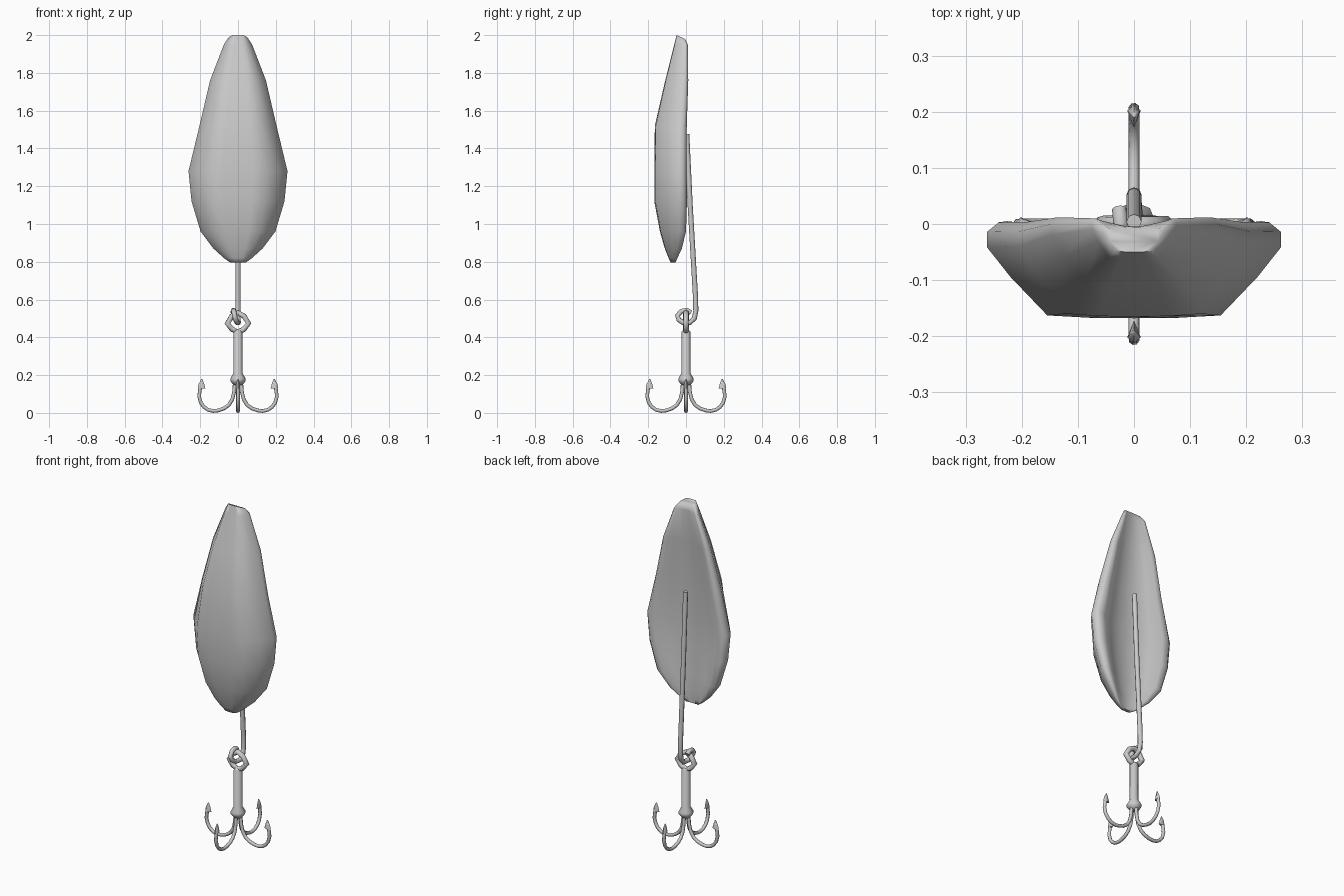
import bpy, bmesh
from math import radians, sin, cos, pi
from mathutils import Matrix, Vector

if "Cube" in bpy.data.objects:
    bpy.data.objects.remove(bpy.data.objects["Cube"])


def finish(name, bm, angle=75):
    bmesh.ops.recalc_face_normals(bm, faces=bm.faces)
    me = bpy.data.meshes.new(name)
    bm.to_mesh(me)
    bm.free()
    ob = bpy.data.objects.new(name, me)
    bpy.context.collection.objects.link(ob)
    bpy.ops.object.select_all(action='DESELECT')
    ob.select_set(True)
    bpy.context.view_layer.objects.active = ob
    bpy.ops.object.shade_smooth_by_angle(angle=radians(angle))
    return ob


def loft(bm, rings, closed=False):
    rows = [[bm.verts.new(p) for p in r] for r in rings]
    pairs = list(zip(rows, rows[1:])) + ([(rows[-1], rows[0])] if closed else [])
    for a, b in pairs:
        for i in range(len(a)):
            j = (i + 1) % len(a)
            bm.faces.new((a[i], a[j], b[j], b[i]))
    if not closed:
        bm.faces.new(rows[0])
        bm.faces.new(rows[-1])


def tube(bm, pts, radius, sides=8, closed=False):
    # sweep a round section along a path
    pts = [Vector(p) for p in pts]
    n, rings, side = len(pts), [], None
    for i, p in enumerate(pts):
        a = pts[i - 1] if closed or i else p
        b = pts[(i + 1) % n] if closed or i < n - 1 else p
        t = (b - a).normalized()
        if side is None:
            side = t.orthogonal()
        side = (side - t * side.dot(t)).normalized()
        up = t.cross(side)
        rings.append([p + radius * (side * cos(2 * pi * k / sides) + up * sin(2 * pi * k / sides))
                      for k in range(sides)])
    loft(bm, rings, closed)


def lathe(bm, profile, sides=8):
    loft(bm, [[(r * cos(2 * pi * k / sides), r * sin(2 * pi * k / sides), z)
               for k in range(sides)] for r, z in profile])


# spoon body: z, half width, front y, rim y, hollow y
sections = [
    (2.00, .052, -.05, -.006, -.006), (1.95, .075, -.062, .010, -.004),
    (1.76, .148, -.11, .012, -.022), (1.52, .204, -.165, .004, -.045),
    (1.28, .262, -.168, .003, -.058), (1.12, .246, -.168, .005, -.060),
    (.96, .198, -.138, .000, -.056), (.87, .130, -.112, -.022, -.055),
    (.82, .075, -.092, -.045, -.058), (.795, .040, -.080, -.056, -.060)]
rings = []
for z, w, f, r, d in sections:
    t = r - f
    half = [(.30 * w, f + .005 * t), (.59 * w, f + .03 * t), (.84 * w, f + .43 * t),
            (w, f + .74 * t), (w, f + .90 * t), (.92 * w, r), (.77 * w, r - .004),
            (.52 * w, r + .6 * (d - r)), (.26 * w, r + .93 * (d - r))]
    ring = [(0, f)] + half + [(0, d)] + [(-x, y) for x, y in reversed(half)]
    # the top end slopes gently down to the back
    drop = .45 if z == 2 else 0
    rings.append([(x, y, z - drop * (y - f)) for x, y in ring])
bm = bmesh.new()
loft(bm, rings)
finish("spoon_body", bm, 85)

# wire that hangs down the back and curls through the hook eye
bm = bmesh.new()
tube(bm, [(0, .004, 1.475), (0, .022, 1.10), (0, .050, .62), (0, .052, .54),
          (0, .044, .500), (.002, .02, .477), (-.004, -.015, .477), (-.012, -.038, .493),
          (-.018, -.045, .516), (-.022, -.025, .538), (-.024, .005, .543), (-.026, .026, .530)],
     .0135)
finish("hanger_wire", bm)

# faceted eye ring on top of the shank
bm = bmesh.new()
tube(bm, [(0, 0, .427), (.030, 0, .442), (.056, 0, .474), (.032, 0, .512), (0, 0, .530),
          (-.032, 0, .512), (-.056, 0, .474), (-.030, 0, .442)], .015, 8, True)
finish("hook_eye", bm)

# shank with pear-shaped collar
bm = bmesh.new()
lathe(bm, [(.018, .437), (.023, .43), (.024, .210), (.040, .182), (.040, .168), (.024, .148)])
finish("hook_shank", bm)

# four hooks with barbed points
for i in range(4):
    bm = bmesh.new()
    tube(bm, [(.016, 0, .170), (.021, 0, .110), (.030, 0, .072), (.048, 0, .042),
              (.075, 0, .023), (.105, 0, .013), (.130, 0, .010), (.158, 0, .016),
              (.180, 0, .031), (.197, 0, .054), (.206, 0, .088), (.200, 0, .132)], .0098, 8)
    loft(bm, [[(.213, 0, .130), (.202, .012, .128), (.172, 0, .128), (.202, -.012, .128)],
              [(.209, 0, .152), (.200, .010, .152), (.181, 0, .160), (.200, -.010, .152)],
              [(.195, 0, .179), (.192, .003, .179), (.189, 0, .179), (.192, -.003, .179)]])
    bmesh.ops.rotate(bm, verts=bm.verts, cent=(0, 0, 0), matrix=Matrix.Rotation(i * pi / 2, 3, 'Z'))
    finish("hook_%d" % (i + 1), bm)
